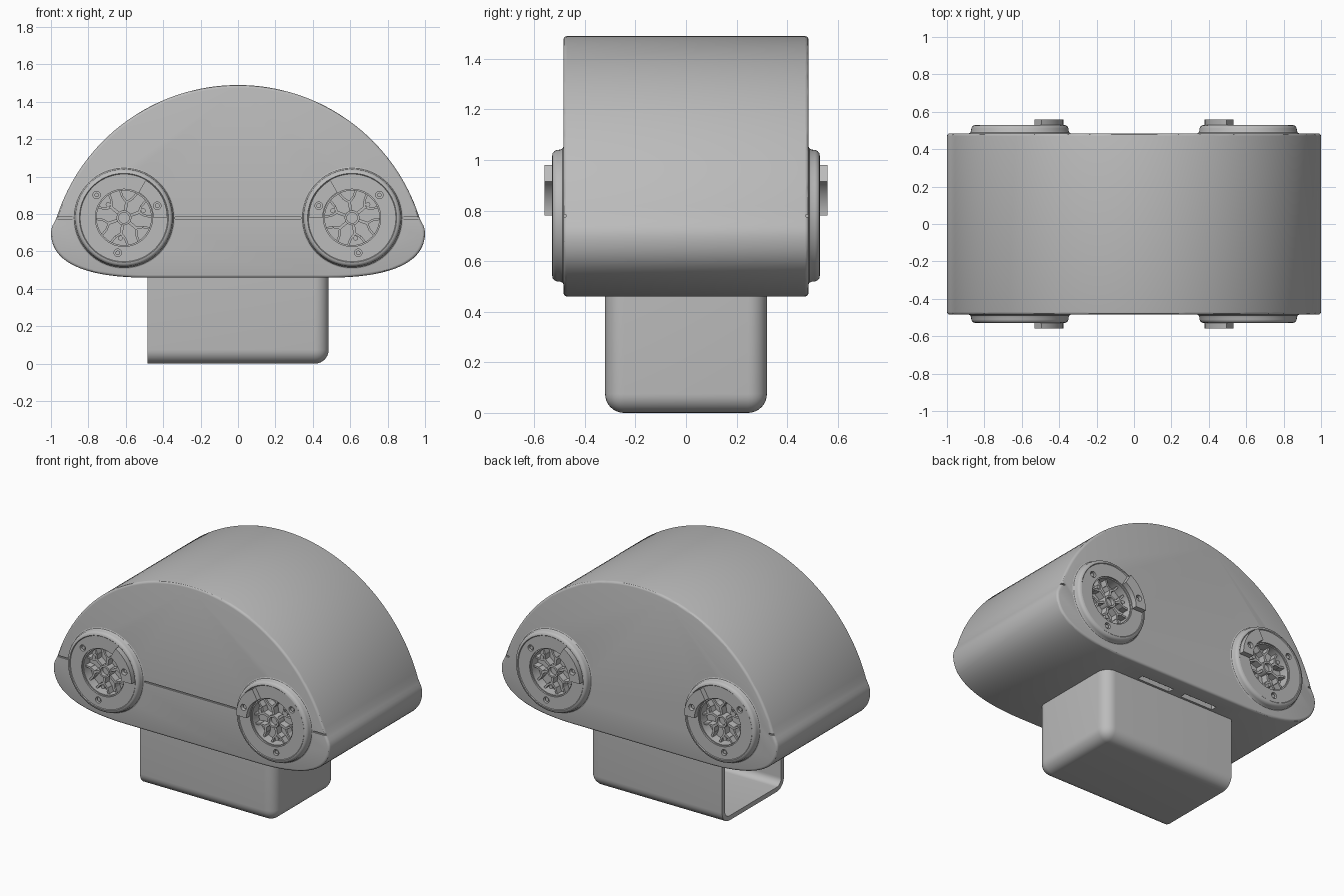
import bpy, bmesh, math
from mathutils import Matrix, Vector
from mathutils.geometry import interpolate_bezier

if "Cube" in bpy.data.objects:
    bpy.data.objects.remove(bpy.data.objects["Cube"])

GREY = (0.5, 0.5, 0.5, 1)
grey = bpy.data.materials.new("plain grey")
grey.use_nodes = True
grey.diffuse_color = GREY
grey.node_tree.nodes["Principled BSDF"].inputs["Base Color"].default_value = GREY

HUB_X, HUB_Z = -0.61, 0.78
HUB = Matrix.Translation((HUB_X, 0, HUB_Z)) @ Matrix.Rotation(math.pi / 2, 4, 'X')


def polar(r, deg):
    a = math.radians(deg)
    return Vector((r * math.cos(a), r * math.sin(a)))


def prism(bm, pts, w0, w1):
    """Extrude a flat outline along local z."""
    face = bm.faces.new([bm.verts.new((p[0], p[1], w0)) for p in pts])
    ext = bmesh.ops.extrude_face_region(bm, geom=[face])["geom"]
    bmesh.ops.translate(bm, vec=(0, 0, w1 - w0),
                        verts=[v for v in ext if isinstance(v, bmesh.types.BMVert)])


def disc(bm, centre, r, w0, w1, n=24):
    prism(bm, [centre + polar(r, 360 * i / n) for i in range(n)], w0, w1)


def bar(bm, p, q, width, w0, w1):
    side = (q - p).orthogonal().normalized() * width / 2
    prism(bm, [p - side, q - side, q + side, p + side], w0, w1)


def lathe(bm, profile, n=72):
    """Spin a closed (radius, height) profile around local z."""
    vs = [bm.verts.new((r, 0, h)) for r, h in profile]
    es = [bm.edges.new((vs[i - 1], vs[i])) for i in range(len(vs))]
    bmesh.ops.spin(bm, geom=vs + es, cent=(0, 0, 0), axis=(0, 0, 1),
                   angle=2 * math.pi, steps=n)
    bmesh.ops.remove_doubles(bm, verts=bm.verts, dist=0.0001)


def block(bm, lo, hi):
    lo, hi = Vector(lo), Vector(hi)
    bmesh.ops.create_cube(bm, size=1, matrix=Matrix.Translation((lo + hi) / 2)
                          @ Matrix.Diagonal((*(hi - lo), 1)))


def make(name, bm, matrix=Matrix()):
    bmesh.ops.transform(bm, matrix=matrix, verts=bm.verts)
    bmesh.ops.recalc_face_normals(bm, faces=bm.faces)
    mesh = bpy.data.meshes.new(name)
    bm.to_mesh(mesh)
    bm.free()
    mesh.materials.append(grey)
    ob = bpy.data.objects.new(name, mesh)
    bpy.context.scene.collection.objects.link(ob)
    return ob


def mirror(ob):
    m = ob.modifiers.new("four corners", 'MIRROR')
    m.use_axis = (True, True, False)
    m.use_mirror_merge = False


def cut(ob, cutter):
    cutter.hide_render = True
    m = ob.modifiers.new("cut", 'BOOLEAN')
    m.operation, m.solver, m.object = 'DIFFERENCE', 'EXACT', cutter


def finish(ob, angle=30):
    """Apply the modifiers and shade smooth with sharp edges kept."""
    bpy.context.view_layer.update()
    ev = ob.evaluated_get(bpy.context.evaluated_depsgraph_get())
    mesh = bpy.data.meshes.new_from_object(ev)
    ob.modifiers.clear()
    ob.data = mesh
    bpy.ops.object.select_all(action='DESELECT')
    ob.select_set(True)
    bpy.context.view_layer.objects.active = ob
    bpy.ops.object.shade_smooth_by_angle(angle=math.radians(angle))


# Domed body: circular top, tucked-in underside
R, CZ = 1.018, 0.472
a0 = math.asin(0.97 / R)
half = [Vector((R * math.sin(a0 * i / 32), CZ + R * math.cos(a0 * i / 32))) for i in range(33)]
half += interpolate_bezier((0.97, 0.78), (0.985, 0.75), (1, 0.73), (1, 0.7), 5)[1:]
half += interpolate_bezier((1, 0.7), (1, 0.56), (0.86, 0.46), (0.48, 0.46), 20)[1:]
outline = [(p.x, p.y) for p in half] + [(-p.x, p.y) for p in reversed(half[1:])]
bm = bmesh.new()
prism(bm, outline, -0.485, 0.485)
body = make("body", bm, Matrix.Rotation(math.pi / 2, 4, 'X'))
bev = body.modifiers.new("soft rim", 'BEVEL')
bev.width, bev.segments, bev.angle_limit = 0.015, 3, math.radians(50)

# Cutters: wheel pockets, front seam, rear corner notches, underside slots
bm = bmesh.new()
disc(bm, Vector((0, 0)), 0.156, 0.45, 0.6, 64)
pockets = make("pocket_cutter", bm, HUB)
mirror(pockets)
bm = bmesh.new()
block(bm, (-1.1, -0.6, 0.775), (1.1, -0.475, 0.784))
for s in (-1, 1):
    block(bm, (s * 1.02 - 0.08, 0.475, 0.775), (s * 1.02 + 0.08, 0.6, 0.784))
    for x in (-0.2, 0.13):
        block(bm, (x - 0.12, s * 0.355 - 0.02, 0.4), (x + 0.12, s * 0.355 + 0.02, 0.49))
grooves = make("groove_cutter", bm)
cut(body, pockets)
cut(body, grooves)
finish(body)

# Hollow base tray, open at one end
bm = bmesh.new()
block(bm, (-0.485, -0.32, 0), (0.485, 0.32, 0.462))
bm.normal_update()
bmesh.ops.delete(bm, geom=[f for f in bm.faces if f.normal.z > 0.9 or f.normal.x < -0.9],
                 context='FACES')
bmesh.ops.bevel(bm, geom=[e for e in bm.edges if not e.is_boundary], offset=0.075,
                segments=8, profile=0.5, affect='EDGES')
bm.normal_update()
tray = make("base_tray", bm)
if sum(f.normal.dot(f.center - Vector((0, 0, 0.25))) for f in tray.data.polygons) < 0:
    tray.data.flip_normals()
sol = tray.modifiers.new("wall", 'SOLIDIFY')
sol.thickness, sol.offset = 0.03, -1
finish(tray)

# Round hub flanges with screw holes
bm = bmesh.new()
lathe(bm, [(0.146, 0.44), (0.146, 0.515), (0.153, 0.515), (0.153, 0.525), (0.234, 0.525),
           (0.238, 0.529), (0.248, 0.527), (0.256, 0.52), (0.26, 0.51), (0.261, 0.497),
           (0.266, 0.488), (0.274, 0.484), (0.274, 0.44)])
flange = make("hub_flange", bm, HUB)

# Raised wedge on each flange
bm = bmesh.new()
arc = [60 * i / 12 for i in range(13)]
prism(bm, [polar(0.157, a) for a in arc] + [polar(0.232, a) for a in reversed(arc)], 0.5, 0.56)
wedge = make("hub_wedge", bm, HUB)

bm = bmesh.new()
for a in (20, 140, 260):
    disc(bm, polar(0.19, a), 0.02, 0.505, 0.6)
holes = make("screw_hole_cutter", bm, HUB)
for ob in (flange, wedge):
    cut(ob, holes)
    mirror(ob)
    finish(ob)

# Screws inside the holes
bm = bmesh.new()
for a in (20, 140, 260):
    disc(bm, polar(0.19, a), 0.012, 0.49, 0.545 if a == 20 else 0.518)
screws = make("hub_screws", bm, HUB)
mirror(screws)
finish(screws)

# Forked spokes with a central ring and small studs
bm = bmesh.new()
lathe(bm, [(0.028, 0.44), (0.028, 0.51), (0.04, 0.51), (0.04, 0.44)], 32)
disc(bm, Vector((0, 0)), 0.03, 0.44, 0.485)
for i in range(6):
    a = 60 * i + 20
    fork = polar(0.085, a)
    bar(bm, polar(0.035, a), fork, 0.016, 0.44, 0.495)
    for s in (-1, 1):
        knee = polar(0.112, a + 14 * s)
        bar(bm, fork, knee, 0.012, 0.44, 0.494)
        bar(bm, knee, polar(0.15, a + 18 * s), 0.012, 0.44, 0.493)
    if i % 2 == 0:
        disc(bm, polar(0.11, a), 0.013, 0.44, 0.5, 16)
spokes = make("hub_spokes", bm, HUB)
mirror(spokes)
finish(spokes)

for cutter in (pockets, grooves, holes):
    bpy.data.objects.remove(cutter)
